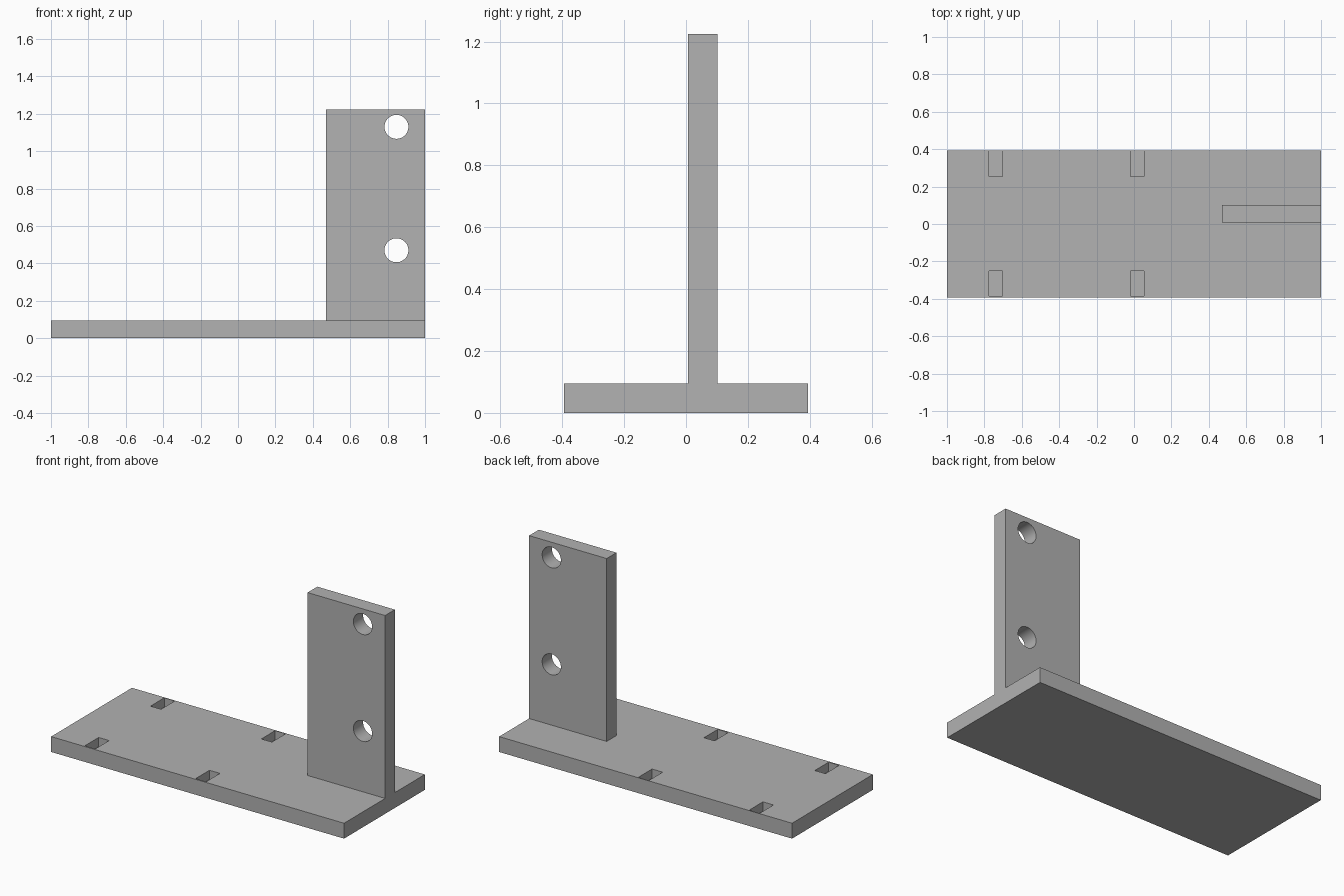
import bpy
import math

default = bpy.data.objects.get("Cube")
if default:
    bpy.data.objects.remove(default, do_unlink=True)

# Plain grey finish
GREY = (0.445, 0.445, 0.445, 1)
grey = bpy.data.materials.new("plain_grey")
grey.use_nodes = True
grey.diffuse_color = GREY
grey.node_tree.nodes["Principled BSDF"].inputs["Base Color"].default_value = GREY


def box(name, x, y, z):
    """Box from (min, max) pairs on each axis."""
    spans = (x, y, z)
    bpy.ops.mesh.primitive_cube_add(size=1, location=[(a + b) / 2 for a, b in spans])
    ob = bpy.context.object
    ob.name = name
    ob.scale = [b - a for a, b in spans]
    bpy.ops.object.transform_apply(location=True, rotation=False, scale=True)
    ob.data.materials.append(grey)
    return ob


def combine(target, tool, operation):
    """Apply a boolean and remove the helper."""
    mod = target.modifiers.new(operation.lower(), 'BOOLEAN')
    mod.operation = operation
    mod.solver = 'EXACT'
    mod.object = tool
    bpy.context.view_layer.objects.active = target
    bpy.ops.object.modifier_apply(modifier=mod.name)
    bpy.data.objects.remove(tool, do_unlink=True)


THICK = 0.095
HALF_WIDTH = 0.394

# Base plate with the upright rising from it
bracket = box("mounting_bracket", (-1, 1), (-HALF_WIDTH, HALF_WIDTH), (0, THICK))
upright = box("upright_plate", (0.47, 1), (0.007, 0.102), (THICK, 1.224))
combine(bracket, upright, 'UNION')

# Blind slots along both long edges of the base
for x in (-0.74, 0.017):
    for y in (-0.318, 0.322):
        slot = box("slot_cutter", (x - 0.036, x + 0.036), (y - 0.067, y + 0.067),
                   (THICK - 0.057, THICK + 0.05))
        combine(bracket, slot, 'DIFFERENCE')

# Round holes through the upright
for z in (0.47, 1.13):
    bpy.ops.mesh.primitive_cylinder_add(vertices=48, radius=0.064, depth=0.4,
                                        location=(0.847, 0.055, z),
                                        rotation=(math.pi / 2, 0, 0))
    hole = bpy.context.object
    hole.name = "hole_cutter"
    hole.data.materials.append(grey)
    combine(bracket, hole, 'DIFFERENCE')

# Smooth hole walls, crisp edges elsewhere
bpy.ops.object.select_all(action='DESELECT')
bracket.select_set(True)
bpy.context.view_layer.objects.active = bracket
bpy.ops.object.shade_smooth_by_angle(angle=math.radians(30))
